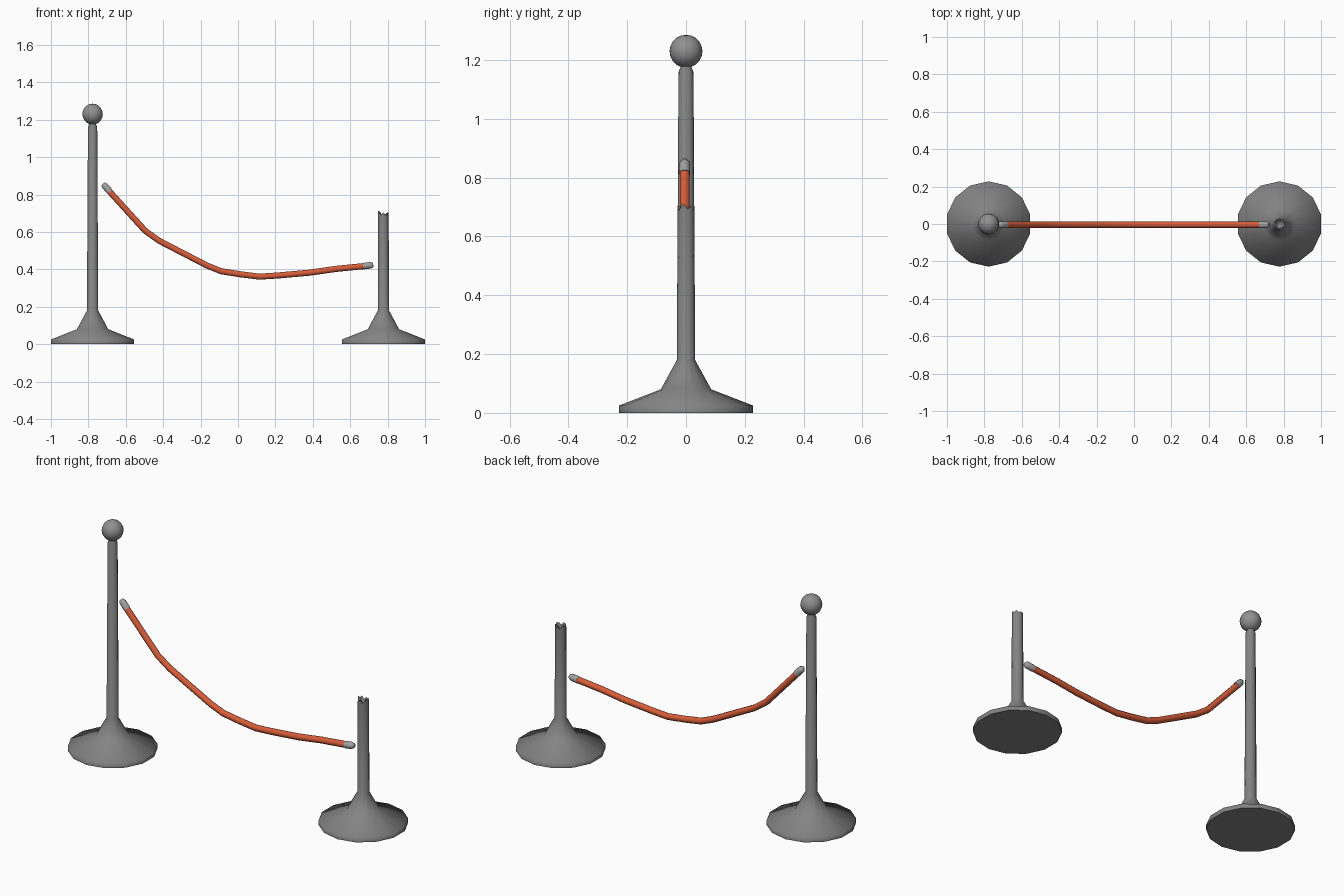
import bpy, bmesh, math
from mathutils import Vector

if "Cube" in bpy.data.objects:
    bpy.data.objects.remove(bpy.data.objects["Cube"])

SIDES = 14
POST_X = 0.7775


def colour(name, r, g, b):
    mat = bpy.data.materials.new(name)
    mat.diffuse_color = (r, g, b, 1)
    mat.use_nodes = True
    mat.node_tree.nodes["Principled BSDF"].inputs["Base Color"].default_value = mat.diffuse_color
    return mat


iron = colour("dark_iron", 0.23, 0.23, 0.23)
steel = colour("steel", 0.36, 0.36, 0.36)
red = colour("rope_red", 0.68, 0.11, 0.042)


def finish(name, rings, material):
    """Skin a list of vertex rings into a closed tube; one-point rings become tips."""
    bm = bmesh.new()
    loops = [[bm.verts.new(p) for p in ring] for ring in rings]
    for a, b in zip(loops, loops[1:]):
        n = max(len(a), len(b))
        for i in range(n):
            j = (i + 1) % n
            if len(b) == 1:
                bm.faces.new((a[i], a[j], b[0]))
            else:
                bm.faces.new((a[i], a[j], b[j], b[i]))
    for loop in (loops[0], loops[-1]):
        if len(loop) > 2:
            bm.faces.new(loop)
    bmesh.ops.recalc_face_normals(bm, faces=bm.faces)
    mesh = bpy.data.meshes.new(name)
    bm.to_mesh(mesh)
    bm.free()
    obj = bpy.data.objects.new(name, mesh)
    bpy.context.collection.objects.link(obj)
    mesh.materials.append(material)
    bpy.ops.object.select_all(action='DESELECT')
    obj.select_set(True)
    bpy.context.view_layer.objects.active = obj
    bpy.ops.object.shade_smooth_by_angle(angle=math.radians(80))
    return obj


def lathe(name, x, profile, jag=None):
    """Turn (radius, z) pairs round the post axis; jag = {ring index: height offsets}."""
    rings = []
    for k, (r, z) in enumerate(profile):
        if r == 0:
            rings.append([(x, 0, z)])
            continue
        offs = (jag or {}).get(k, [0])
        ring = []
        for i in range(SIDES):
            a = math.pi / 2 + 2 * math.pi * i / SIDES
            ring.append((x + r * math.cos(a), r * math.sin(a), z + offs[i % len(offs)]))
        rings.append(ring)
    return finish(name, rings, iron)


def tube(name, path, material, sides=8, y=-0.004):
    """Sweep a round section along (x, z, radius) points in the XZ plane."""
    pts = [Vector((x, y, z)) for x, z, _ in path]
    rings = []
    for k, p in enumerate(pts):
        t = (pts[min(k + 1, len(pts) - 1)] - pts[max(k - 1, 0)]).normalized()
        n = Vector((-t.z, 0, t.x))
        ring = []
        for i in range(sides):
            a = 2 * math.pi * (i + 0.5) / sides
            ring.append(p + path[k][2] * (n * math.cos(a) + Vector((0, 1, 0)) * math.sin(a)))
        rings.append(ring)
    return finish(name, rings, material)


# Flared foot and shaft start, shared by both posts
foot = [(0.228, 0), (0.228, 0.025), (0.086, 0.08), (0.031, 0.18)]

# Whole post with pinched neck
lathe("tall_post", -POST_X, foot + [(0.0255, 1.16), (0.019, 1.175), (0.019, 1.19)])

# Ball finial
bpy.ops.mesh.primitive_uv_sphere_add(segments=14, ring_count=10, radius=0.056,
                                     location=(-POST_X, 0, 1.23))
ball = bpy.context.object
ball.name = "ball_finial"
ball.data.materials.append(colour("ball_iron", 0.28, 0.28, 0.28))
bpy.ops.object.shade_smooth_by_angle(angle=math.radians(80))

# Snapped post with a jagged hollow top
jag = [0.0, -0.012, 0.006, -0.004, 0.012, 0.004, -0.01,
       0.005, -0.014, 0.0, 0.006, -0.006, 0.004, -0.008]
lathe("broken_post", POST_X,
      foot + [(0.0285, 0.70), (0.017, 0.695), (0.012, 0.67), (0, 0.668)],
      {4: jag, 5: jag})

# Sagging rope
R = 0.0175
tube("rope", [(x, z, R) for x, z in (
    (-0.695, 0.825), (-0.495, 0.605), (-0.42, 0.552), (-0.165, 0.42), (-0.09, 0.39),
    (0.01, 0.374), (0.115, 0.361), (0.21, 0.367), (0.38, 0.382), (0.52, 0.402),
    (0.68, 0.418))], red)

# Metal end caps
tube("rope_cap_left", [(-0.685, 0.815, 0.019), (-0.712, 0.846, 0.019),
                       (-0.722, 0.857, 0.012)], steel)
tube("rope_cap_right", [(0.67, 0.417, 0.019), (0.711, 0.422, 0.019),
                        (0.723, 0.424, 0.012)], steel)
